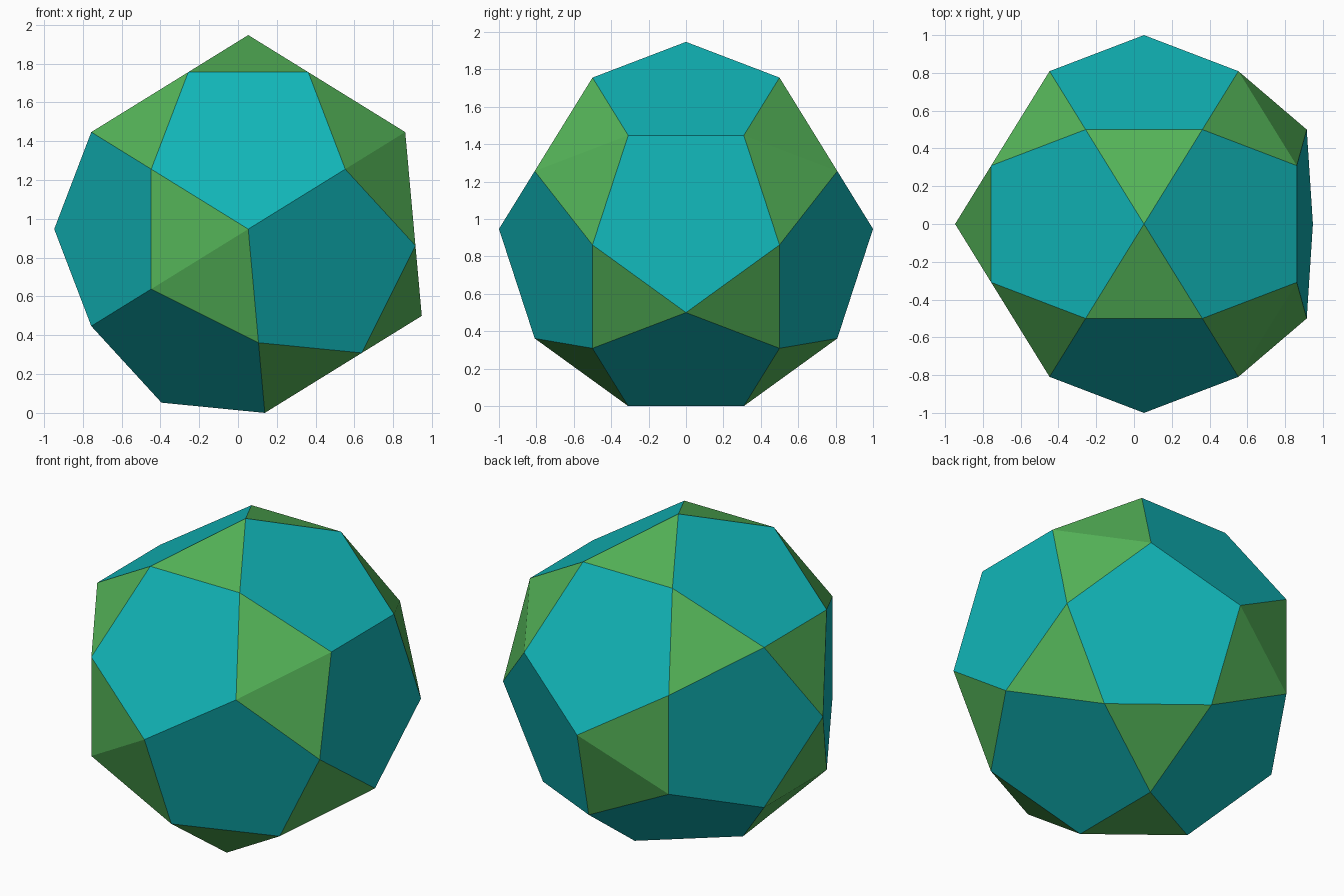
import bpy, bmesh, math
from mathutils import Vector

if "Cube" in bpy.data.objects:
    bpy.data.objects.remove(bpy.data.objects["Cube"])

PHI = (1 + math.sqrt(5)) / 2


def flat_colour(name, rgb):
    mat = bpy.data.materials.new(name)
    mat.diffuse_color = (*rgb, 1)
    mat.use_nodes = True
    mat.node_tree.nodes["Principled BSDF"].inputs["Base Color"].default_value = mat.diffuse_color
    return mat


# Corners of an icosidodecahedron of radius 1
a, b, c = 0.5 / PHI, 0.5, 0.5 * PHI
corners = []
for s in (1, -1):
    corners += [Vector((s, 0, 0)), Vector((0, s, 0)), Vector((0, 0, s))]
    for t in (1, -1):
        for u in (1, -1):
            corners += [Vector((s * a, t * b, u * c)),
                        Vector((s * c, t * a, u * b)),
                        Vector((s * b, t * c, u * a))]

# Keep the upper half (a rotunda) and mirror it across its tilted ten-sided base
axis = Vector((1, 0, -PHI)).normalized()
upper = [v for v in corners if v.dot(axis) < 1e-4]
lower = [v - 2 * v.dot(axis) * axis for v in upper if v.dot(axis) < -1e-4]

bm = bmesh.new()
for v in upper + lower:
    bm.verts.new(v)
bmesh.ops.convex_hull(bm, input=bm.verts)
# Merge hull triangles into whole pentagons
bmesh.ops.dissolve_limit(bm, angle_limit=math.radians(2),
                         verts=bm.verts, edges=bm.edges)
bmesh.ops.recalc_face_normals(bm, faces=bm.faces)

# Centre on x and y, stand on the ground
xs = [v.co.x for v in bm.verts]
zs = [v.co.z for v in bm.verts]
bmesh.ops.translate(bm, verts=bm.verts,
                    vec=(-(min(xs) + max(xs)) / 2, 0, -min(zs)))

# Teal pentagons, green triangles
for f in bm.faces:
    f.material_index = 1 if len(f.verts) == 3 else 0

mesh = bpy.data.meshes.new("birotunda")
bm.to_mesh(mesh)
bm.free()
mesh.materials.append(flat_colour("teal", (0.0056, 0.462, 0.474)))
mesh.materials.append(flat_colour("green", (0.089, 0.456, 0.098)))
bpy.context.collection.objects.link(bpy.data.objects.new("birotunda", mesh))
